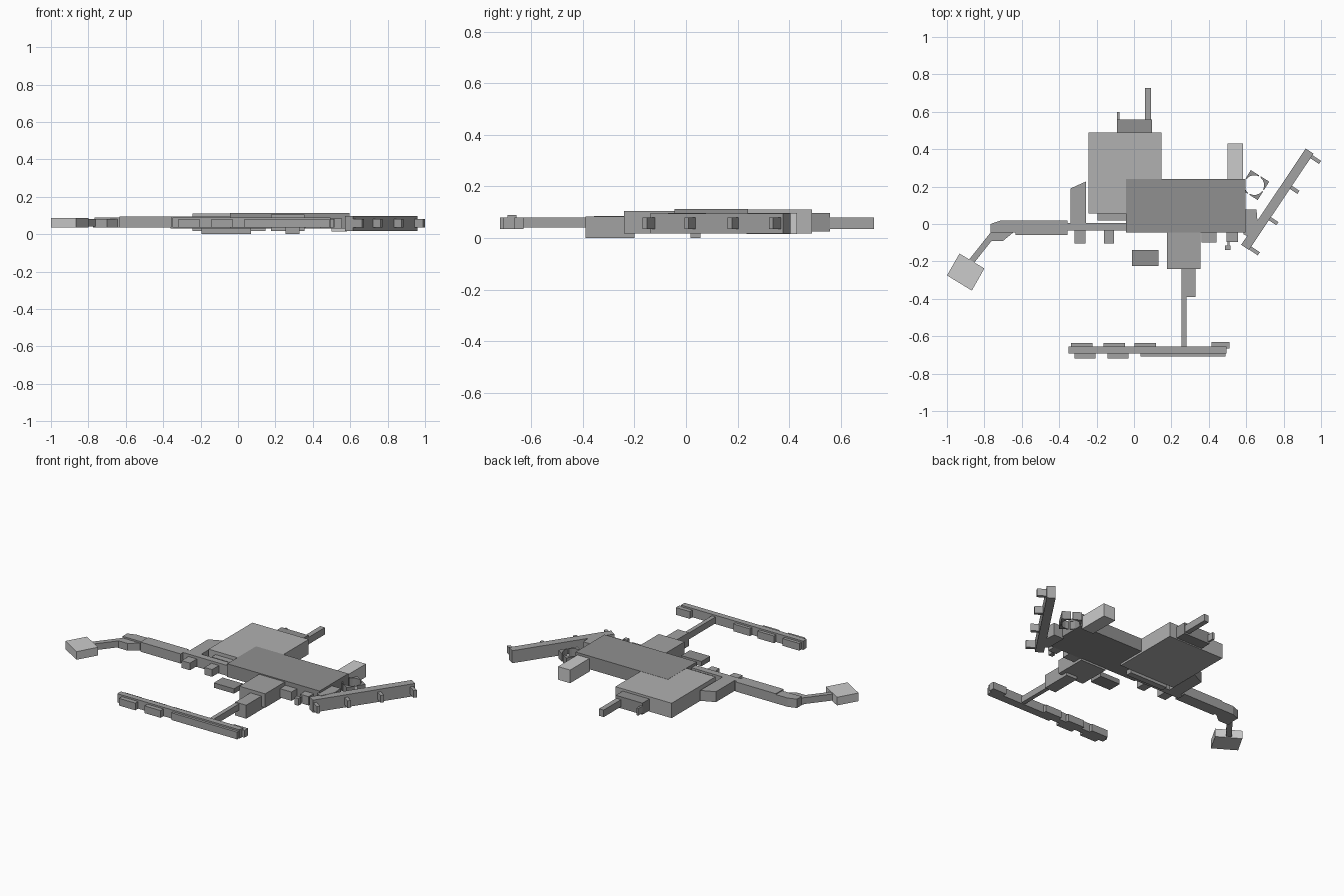
import bpy, bmesh, math

if "Cube" in bpy.data.objects:
    bpy.data.objects.remove(bpy.data.objects["Cube"])

# Grey tones of the parts
TONES = {"dark": 0.28, "mid": 0.36, "light": 0.44, "pale": 0.54}
MATS = {}
for key, g in TONES.items():
    MATS[key] = bpy.data.materials.new(key + "_grey")
    MATS[key].diffuse_color = (g, g, g, 1)


def prism(name, pts, z0, z1, tone="mid"):
    """Extrude a plan outline between two heights."""
    bm = bmesh.new()
    face = bm.faces.new([bm.verts.new((x, y, z0)) for x, y in pts])
    ext = bmesh.ops.extrude_face_region(bm, geom=[face])
    for v in ext["geom"]:
        if isinstance(v, bmesh.types.BMVert):
            v.co.z = z1
    bmesh.ops.recalc_face_normals(bm, faces=bm.faces)
    me = bpy.data.meshes.new(name)
    bm.to_mesh(me)
    bm.free()
    me.materials.append(MATS[tone])
    ob = bpy.data.objects.new(name, me)
    bpy.context.collection.objects.link(ob)
    return ob


def box(name, x0, x1, y0, y1, z0, z1, tone="mid"):
    return prism(name, [(x0, y0), (x1, y0), (x1, y1), (x0, y1)], z0, z1, tone)


def bar(name, a, b, width, z0, z1, tone="mid"):
    """Straight bar of given width along the line a-b."""
    dx, dy = b[0] - a[0], b[1] - a[1]
    k = width / 2 / math.hypot(dx, dy)
    nx, ny = -dy * k, dx * k
    return prism(name, [(a[0] - nx, a[1] - ny), (b[0] - nx, b[1] - ny),
                        (b[0] + nx, b[1] + ny), (a[0] + nx, a[1] + ny)], z0, z1, tone)


# Main halls
box("main_hall", -0.043, 0.595, -0.045, 0.24, 0.03, 0.112, "dark")
box("north_hall", -0.243, 0.146, 0.056, 0.489, 0.018, 0.111, "light")
box("south_hall", 0.177, 0.356, -0.24, -0.04, 0.018, 0.105)
box("north_east_wing", 0.5, 0.583, 0.235, 0.43, 0.015, 0.097, "pale")

# North annex
box("north_annex", -0.09, 0.095, 0.48, 0.558, 0.025, 0.097, "dark")
box("north_walkway", 0.059, 0.091, 0.48, 0.728, 0.035, 0.079)
box("north_stub", -0.09, -0.078, 0.55, 0.6, 0.035, 0.079)
box("hall_underpass", -0.195, 0.07, 0.018, 0.056, 0.0, 0.09)

# West concourse
box("west_link", -0.36, -0.04, -0.035, 0.006, 0.03, 0.095)
box("west_concourse", -0.634, -0.355, -0.059, 0.018, 0.035, 0.095)
prism("west_lounge", [(-0.34, 0), (-0.257, 0), (-0.257, 0.227), (-0.34, 0.19)], 0.03, 0.095)
prism("west_concourse_end", [(-0.767, -0.045), (-0.63, -0.045), (-0.63, 0.018),
                             (-0.715, 0.018), (-0.767, 0.0)], 0.035, 0.09)
prism("west_gate", [(-0.775, -0.09), (-0.7, -0.09), (-0.645, -0.045), (-0.767, -0.045)],
      0.035, 0.08)
for i, (x0, x1) in enumerate([(-0.318, -0.26), (-0.16, -0.107)]):
    box(f"west_gate_box_{i}", x0, x1, -0.103, -0.03, 0.035, 0.08)
bar("west_bridge", (-0.75, -0.05), (-0.885, -0.22), 0.032, 0.04, 0.08)
prism("west_satellite", [(-0.933, -0.158), (-1.0, -0.275), (-0.867, -0.356), (-0.8, -0.238)],
      0.035, 0.086, "pale")

# South side
box("free_standing_building", -0.01, 0.13, -0.225, -0.138, 0.04, 0.07, "dark")
box("south_block", 0.254, 0.33, -0.39, -0.2, 0.0, 0.084)
box("south_gate_box", 0.36, 0.44, -0.1, -0.04, 0.03, 0.085)
box("south_east_gate_box", 0.495, 0.555, -0.095, -0.04, 0.03, 0.085)
box("south_east_arm", 0.5, 0.51, -0.12, -0.09, 0.04, 0.075)
box("south_east_tip", 0.487, 0.515, -0.14, -0.115, 0.035, 0.08)
box("south_bridge", 0.255, 0.281, -0.66, -0.235, 0.04, 0.08)

# South pier with its gates
box("south_pier", -0.35, 0.495, -0.692, -0.656, 0.035, 0.09)
box("south_pier_strip", 0.035, 0.49, -0.708, -0.69, 0.035, 0.08)
for i, x in enumerate((-0.338, -0.163, 0.003)):
    box(f"south_pier_north_gate_{i}", x, x + 0.115, -0.66, -0.636, 0.035, 0.08)
box("south_pier_end_gate", 0.415, 0.511, -0.665, -0.63, 0.035, 0.08)
for i, x in enumerate((-0.318, -0.142)):
    box(f"south_pier_south_gate_{i}", x, x + 0.112, -0.72, -0.688, 0.035, 0.08)

# East pier, slanted, with gate tabs
a, b = (0.594, -0.125), (0.939, 0.39)
bar("east_pier", a, b, 0.05, 0.018, 0.096)
length = math.hypot(b[0] - a[0], b[1] - a[1])
ux, uy = (b[0] - a[0]) / length, (b[1] - a[1]) / length
for i, t in enumerate((0.02, 0.325, 0.65, 0.968)):
    px, py = a[0] + ux * length * t, a[1] + uy * length * t
    r = 0.08 if i in (0, 3) else 0.073
    bar(f"east_pier_tab_{i}", (px, py), (px + uy * r, py - ux * r), 0.02, 0.035, 0.08)

# East lounge
prism("east_lounge", [(0.585, -0.055), (0.62, -0.07), (0.66, 0.015), (0.655, 0.078),
                      (0.585, 0.078)], 0.02, 0.098)

# Tilted square around a round opening, made of four corner pieces
cx, cy, half, hole = 0.643, 0.208, 0.058, 0.053
turn = math.radians(-32)
for q in range(4):
    base = turn + q * math.pi / 2
    pts = [(hole * math.cos(s), hole * math.sin(s))
           for s in [base + math.radians(d) for d in (5, 25, 45, 65, 85)]]
    pts = pts + [(half * math.sqrt(2) * math.cos(base + math.pi / 4 + o) * k,
                  half * math.sqrt(2) * math.sin(base + math.pi / 4 + o) * k)
                 for o, k in ((math.radians(40), 0.71), (0, 1), (math.radians(-40), 0.71))]
    prism(f"rotunda_corner_{q}", [(cx + x, cy + y) for x, y in pts], 0.035, 0.085, "dark")

for m in bpy.data.materials:
    if m.users and not m.is_grease_pencil:
        m.use_nodes = True
        m.node_tree.nodes["Principled BSDF"].inputs["Base Color"].default_value = m.diffuse_color
